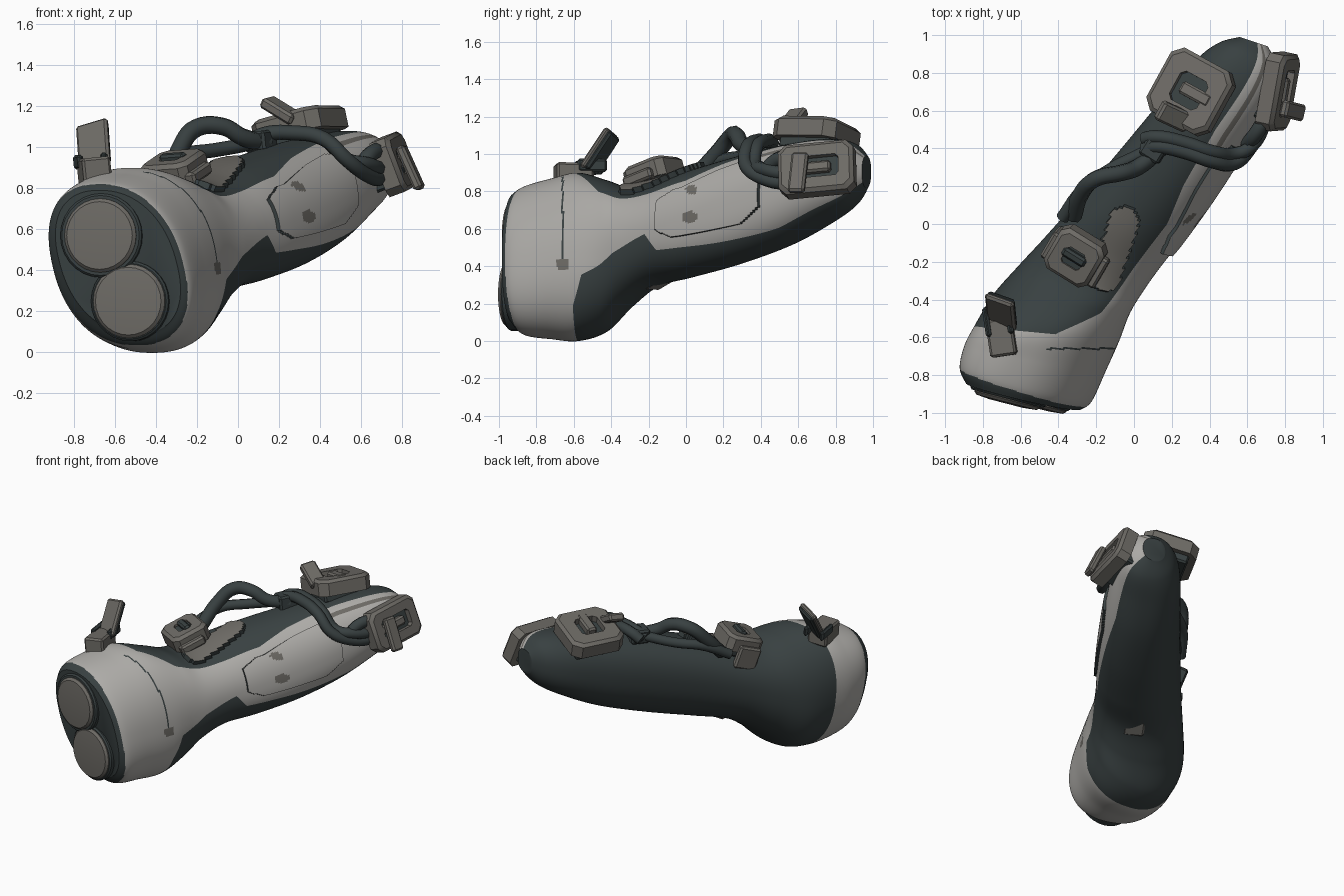
import bpy, bmesh, math
from mathutils import Vector, Matrix

cube = bpy.data.objects.get("Cube")
if cube:
    bpy.data.objects.remove(cube, do_unlink=True)


def material(name, col):
    m = bpy.data.materials.new(name)
    m.use_nodes = True
    m.diffuse_color = (*col, 1)
    bsdf = m.node_tree.nodes["Principled BSDF"]
    bsdf.inputs["Base Color"].default_value = (*col, 1)
    bsdf.inputs["Roughness"].default_value = 0.7
    return m


SHELL = material("pale shell", (0.42, 0.41, 0.39))
DARK = material("dark rubber", (0.040, 0.052, 0.053))
METAL = material("warm grey metal", (0.155, 0.147, 0.132))


def finish(obj, angle=35):
    bpy.ops.object.select_all(action='DESELECT')
    obj.select_set(True)
    bpy.context.view_layer.objects.active = obj
    bpy.ops.object.shade_smooth_by_angle(angle=math.radians(angle))


def make(name, bm, mats, angle=35):
    bmesh.ops.recalc_face_normals(bm, faces=bm.faces)
    me = bpy.data.meshes.new(name)
    bm.to_mesh(me)
    bm.free()
    for m in mats:
        me.materials.append(m)
    obj = bpy.data.objects.new(name, me)
    bpy.context.collection.objects.link(obj)
    finish(obj, angle)


def basis(centre, normal, side):
    # local x follows side, local z follows normal
    n = Vector(normal).normalized()
    x = Vector(side)
    x = (x - n * x.dot(n)).normalized()
    m = Matrix((x, n.cross(x), n)).transposed().to_4x4()
    m.translation = Vector(centre)
    return m


def box(name, mat, frame, dims, offset=(0, 0, 0), bevel=0.012):
    bm = bmesh.new()
    bmesh.ops.create_cube(bm, size=1)
    bmesh.ops.scale(bm, vec=dims, verts=bm.verts)
    bmesh.ops.bevel(bm, geom=bm.edges[:], offset=bevel, segments=1, affect='EDGES')
    bm.transform(frame @ Matrix.Translation(offset))
    make(name, bm, [mat])


def loop_frame(name, mat, frame, w, h, t, band):
    # chamfered rectangular ring
    def ring(a, b, z):
        c = 0.28 * min(a, b)
        pts = [(a, b - c), (a - c, b), (c - a, b), (-a, b - c),
               (-a, c - b), (c - a, -b), (a - c, -b), (a, c - b)]
        return [bm.verts.new(frame @ Vector((x, y, z))) for x, y in pts]
    bm = bmesh.new()
    a, b = w / 2, h / 2
    e = 0.02
    rings = [ring(a, b, -t / 2), ring(a, b, t / 2 - e), ring(a - e, b - e, t / 2),
             ring(a - band, b - band, t / 2), ring(a - band, b - band, -t / 2)]
    for i, r in enumerate(rings):
        s = rings[(i + 1) % len(rings)]
        for j in range(8):
            k = (j + 1) % 8
            bm.faces.new((r[j], r[k], s[k], s[j]))
    make(name, bm, [mat])


def disc(name, mat, frame, profile):
    # stepped round plate from (radius, height) pairs
    bm = bmesh.new()
    n = 28
    rings = [[bm.verts.new(frame @ Vector((r * math.cos(2 * math.pi * i / n),
              r * math.sin(2 * math.pi * i / n), z))) for i in range(n)] for r, z in profile]
    for r, s in zip(rings, rings[1:]):
        for i in range(n):
            bm.faces.new((r[i], r[(i + 1) % n], s[(i + 1) % n], s[i]))
    bm.faces.new(rings[-1])
    bm.faces.new(rings[0])
    make(name, bm, [mat])


def cable(name, pts, radius):
    cu = bpy.data.curves.new(name, 'CURVE')
    cu.dimensions = '3D'
    cu.bevel_depth = radius
    cu.bevel_resolution = 2
    cu.resolution_u = 5
    cu.use_fill_caps = True
    sp = cu.splines.new('BEZIER')
    sp.bezier_points.add(len(pts) - 1)
    for bp, p in zip(sp.bezier_points, pts):
        bp.co = p
        bp.handle_left_type = bp.handle_right_type = 'AUTO'
    cu.materials.append(DARK)
    obj = bpy.data.objects.new(name, cu)
    bpy.context.collection.objects.link(obj)
    finish_target = obj
    bpy.ops.object.select_all(action='DESELECT')
    finish_target.select_set(True)
    bpy.context.view_layer.objects.active = finish_target
    bpy.ops.object.convert(target='MESH')
    finish(bpy.context.view_layer.objects.active, 50)


# body sections: left x y, right x y, bottom, top, lean
SECTIONS = [
    (-.87, -.84, -.30, -.985, .09, .79, -.09), (-.905, -.76, -.24, -.94, .03, .83, -.09),
    (-.89, -.65, -.16, -.78, .01, .87, -.07), (-.84, -.54, -.08, -.61, .00, .90, -.05),
    (-.75, -.38, -.02, -.47, .05, .86, 0), (-.62, -.23, .04, -.37, .18, .82, 0),
    (-.48, -.08, .13, -.24, .29, .84, -.02), (-.30, .12, .26, -.07, .34, .91, -.04),
    (-.08, .38, .43, .17, .41, .985, -.04), (.15, .66, .59, .42, .51, 1.05, -.02),
    (.33, .87, .71, .64, .63, 1.08, 0), (.45, .96, .76, .81, .72, 1.06, 0),
    (.56, .99, .71, .94, .82, .99, 0)]


def section(t):
    i = min(int(t), len(SECTIONS) - 2)
    f = t - i
    p = [SECTIONS[max(0, min(len(SECTIONS) - 1, i + k))] for k in (-1, 0, 1, 2)]
    return [b + .5 * f * (c - a + f * (2*a - 5*b + 4*c - d + f * (3*(b - c) + d - a)))
            for a, b, c, d in zip(*p)]


def lerp(table, v):
    for (a, p), (b, q) in zip(table, table[1:]):
        if v <= b:
            return p + (q - p) * max(0, (v - a) / (b - a))
    return table[-1][1]


def squarish(deg):
    a = math.radians(deg)
    return [math.copysign(abs(v) ** .88, v) for v in (math.cos(a), math.sin(a))]


def limit(table, ly, ry):
    # angle where the shell edge crosses one section
    a = 0
    for _ in range(12):
        a = (a + lerp(table, ly + (ry - ly) * (.5 + .5 * squarish(a)[0]))) / 2
    return a


# shell limits around the body, in degrees, by distance along y
LOW = [(-.62, -40), (-.56, -10), (-.4, -2), (-.22, 0), (-.16, -20), (.1, -30), (.5, -44), (1, -38)]
HIGH = [(-.58, 78), (-.47, 55), (-.17, 50), (0, 48), (.2, 61), (.5, 72), (1, 78)]
MARKS = [((.04, .80), .025), ((.03, .66), .032), ((-.66, .41), .03)]
POD_A, POD_B = Vector((-.05, .02)), Vector((-.16, -.28))


def body():
    bm = bmesh.new()
    rows, n, m = 216, 150, 60
    rings = []
    for r in range(rows + 1):
        lx, ly, rx, ry, zb, zt, lean = section(r * (len(SECTIONS) - 1) / rows)
        lo, hi = limit(LOW, ly, ry), limit(HIGH, ly, ry)
        ring = []
        for j in range(n):
            c, s = squarish(lo + (hi - lo) * j / m if j < m else
                            hi + (lo + 360 - hi) * (j - m) / (n - m))
            k = .5 + .5 * c
            ring.append(bm.verts.new((lx + (rx - lx) * k + lean * s, ly + (ry - ly) * k,
                                      (zb + zt) / 2 + s * (zt - zb) / 2)))
        rings.append(ring)
    panel, pod = [], []
    for r in range(rows):
        t = (r + .5) * 12 / rows
        rim = .95 if m + 20 < j < n - 10 else .7
        for j in range(n):
            k = (j + 1) % n
            f = bm.faces.new((rings[r][j], rings[r][k], rings[r + 1][k], rings[r + 1][j]))
            p = f.calc_center_median()
            u = (j + .5) / m
            # dark front rim reaches further back on the left
            rim = .8 + .2 * math.cos(2 * math.pi * (j - 105) / n)
            seam = .3 < u < 1 and abs(p.y + .66) < .005
            stripe = t > 8.7 and .84 < u < .9
            f.material_index = 0 if rim < t and (t < 3 or u < 1) and not seam else 1
            if u < 1 and (stripe or any(math.hypot((p.y - c[0]) * .8, p.z - c[1]) < d
                                        for c, d in MARKS)):
                f.material_index = 2
            a, b = abs(t - 7.7) / 1.2, abs(u - .5) / .34
            if a < 1 and b < 1 and a + b < 1.6:
                panel.append(f)
            ab = POD_B - POD_A
            q = Vector((p.x, p.y))
            h = max(0, min(1, (q - POD_A).dot(ab) / ab.length_squared))
            if p.z > .7 and (q - POD_A - ab * h).length < .078:
                pod.append(f)
    bm.faces.new(rings[0]).material_index = 1
    bm.faces.new(rings[-1]).material_index = 1
    bmesh.ops.recalc_face_normals(bm, faces=bm.faces)
    # raised side panel with a dark seam, and raised top pad
    for faces, depth in ((panel, .018), (pod, .03)):
        wall = bmesh.ops.inset_region(bm, faces=faces, thickness=.004, depth=depth)["faces"]
        for f in wall:
            f.material_index = 1
    for f in pod:
        f.material_index = 2
    make("body", bm, [SHELL, DARK, METAL], 40)


body()

# front lenses in dark collars
for label, c, rad in (("upper", (-.665, -.905, .57), .205), ("lower", (-.525, -.925, .25), .195)):
    m = basis(c, (-.25, -.97, 0), (1, 0, 0))
    disc(label + "_lens_collar", DARK, m, [(rad, -.06), (rad, .01), (rad - .01, .02)])
    disc(label + "_lens", METAL, m, [(.18, -.02), (.18, .025), (.165, .04), (.09, .047)])

# flip-up sight on the head
base = basis((-.70, -.60, .885), (-.1, 0, 1), (1, .15, 0))
box("sight_base", METAL, base, (.14, .20, .13))
for side in (-1, 1):
    box("sight_arm", DARK, base, (.03, .16, .07), (side * .06, .09, .05))
plate = basis((-.705, -.465, 1.015), (-.43, -.8, .5), (1, -.35, .3))
box("sight_plate", METAL, plate, (.165, .25, .035))
box("sight_plate_back", DARK, plate, (.155, .24, .03), (0, 0, -.02))

# small clip on the neck
clip = basis((-.31, -.17, .90), (-.22, -.25, .93), (.85, -.5, 0))
box("clip_base", DARK, clip, (.23, .23, .14), (0, 0, -.03))
loop_frame("clip_frame", METAL, clip, .27, .26, .11, .08)
box("clip_bar", DARK, clip, (.14, .05, .05), (0, .01, .045))
box("clip_tab", METAL, clip, (.05, .16, .16), (-.14, -.03, -.08))
box("clip_latch", METAL, clip, (.10, .18, .06), (.12, -.02, -.03))

# large strap buckle on top
top = basis((.30, .70, 1.11), (-.2, .12, .95), (.82, -.45, 0))
box("top_buckle_pad", DARK, top, (.28, .30, .12), (0, 0, -.05))
loop_frame("top_buckle", METAL, top, .38, .38, .11, .105)
box("top_buckle_bar", METAL, top, (.18, .07, .07), (.04, .0, .025))
box("top_buckle_lever", METAL, basis((.21, .57, 1.18), (.35, -.3, .8), (1, -.5, -.35)),
    (.19, .11, .055))

# side buckle near the tail
side = basis((.765, .70, .92), (.92, -.2, .34), (0, 1, .03))
box("side_buckle_pad", DARK, side, (.30, .20, .16), (0, 0, -.07))
loop_frame("side_buckle", METAL, side, .41, .28, .10, .08)
box("side_buckle_bar", METAL, side, (.22, .06, .06), (-.03, 0, .02))
box("side_buckle_lever", METAL, basis((.84, .60, .90), (.88, -.2, .42), (.4, -.1, -.9)),
    (.23, .09, .045))

# looping cables
cable("arch_cable", [(-.32, .04, .87), (-.28, .16, 1.0), (-.20, .24, 1.095), (-.07, .27, 1.1),
                     (.02, .30, 1.05), (.14, .40, 1.02)], .044)
cable("low_cable", [(-.38, .03, .87), (-.27, .18, .96), (-.12, .29, .985), (.02, .36, 1.01),
                    (.14, .42, 1.04)], .035)
for k in (0, .05):
    cable("side_cable", [(.05, .40 + k, 1.02), (.12, .41 + k, 1.06), (.27, .38 + k, 1.07),
                         (.42, .33 + k, 1.04), (.53, .32 + k, .94), (.62, .41, .87 + k),
                         (.70, .56, .85 + k), (.73, .66, .89 + k)], .037)
cable("cable_knot", [(.60, .42, .89), (.64, .47, .96), (.69, .55, .98), (.73, .63, .94)], .04)
box("cable_junction", DARK, basis((.11, .40, 1.03), (-.1, 0, 1), (.8, -.5, 0)), (.12, .13, .10))
box("underside_lug", METAL, basis((-.12, -.14, .315), (.3, .4, -1), (.8, -.5, 0)), (.14, .14, .03))
